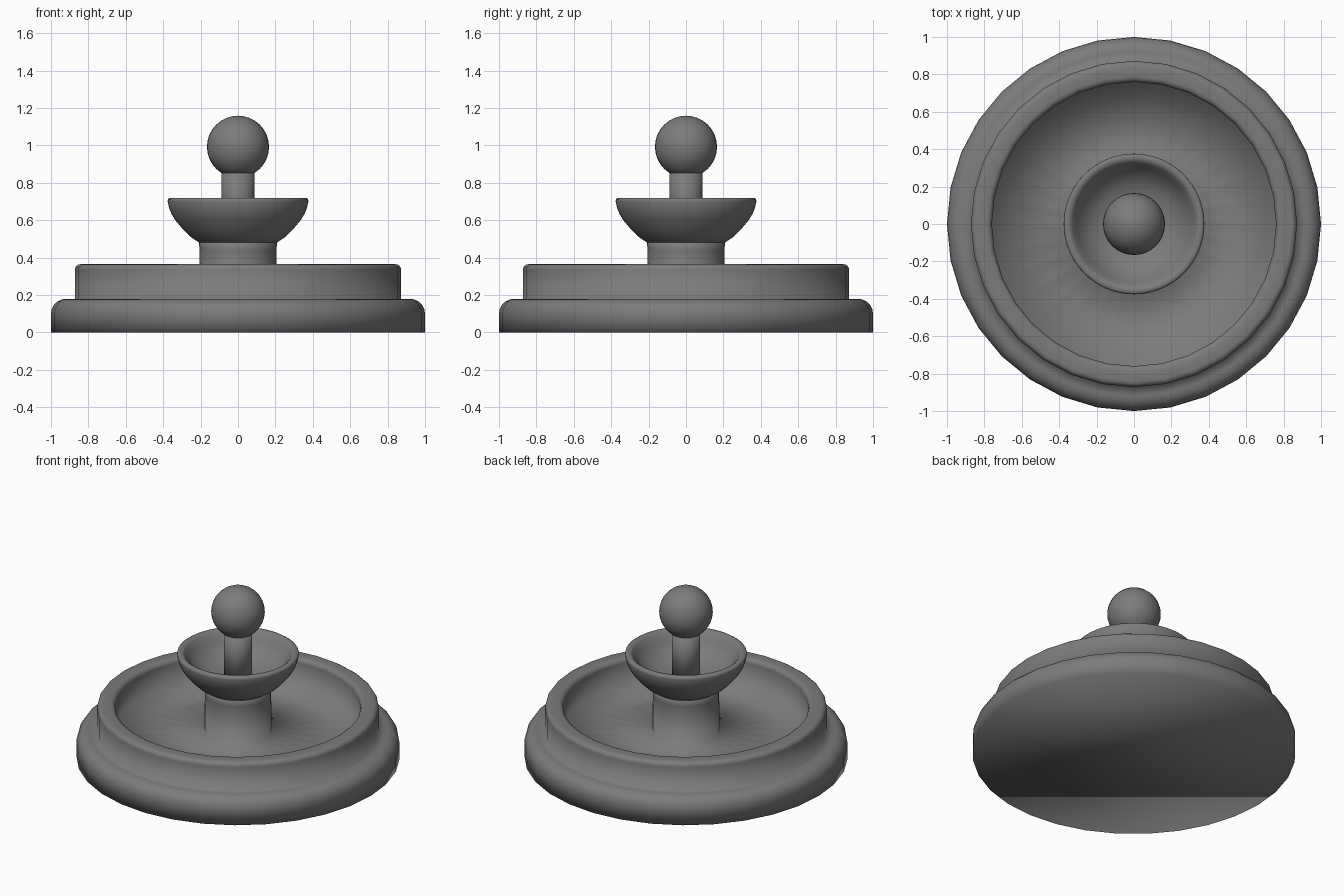
import bpy, bmesh
from math import sin, cos, pi, radians

if "Cube" in bpy.data.objects:
    bpy.data.objects.remove(bpy.data.objects["Cube"])

# Dark stone grey for every part
stone = bpy.data.materials.new("dark_stone")
stone.diffuse_color = (0.2, 0.2, 0.2, 1)
stone.use_nodes = True
stone.node_tree.nodes["Principled BSDF"].inputs["Base Color"].default_value = stone.diffuse_color


def arc(cr, cz, rad, a0, a1, n=5):
    """Rounded corner points (r, z) around a centre, angles in degrees."""
    return [(cr + rad * cos(radians(a0 + (a1 - a0) * i / n)),
             cz + rad * sin(radians(a0 + (a1 - a0) * i / n))) for i in range(n + 1)]


def finish(obj):
    """Fully smooth shading and the shared material."""
    obj.data.materials.append(stone)
    for face in obj.data.polygons:
        face.use_smooth = True


def lathe(name, profile, segments=32):
    """Revolve an (r, z) profile about z and cap both ends."""
    bm = bmesh.new()
    rings = [[bm.verts.new((r * cos(2 * pi * i / segments), r * sin(2 * pi * i / segments), z))
              for i in range(segments)] for r, z in profile]
    for a, b in zip(rings, rings[1:]):
        for i in range(segments):
            j = (i + 1) % segments
            bm.faces.new((a[i], a[j], b[j], b[i]))
    bm.faces.new(rings[0][::-1])
    bm.faces.new(rings[-1])
    bmesh.ops.recalc_face_normals(bm, faces=bm.faces)
    mesh = bpy.data.meshes.new(name)
    bm.to_mesh(mesh)
    bm.free()
    obj = bpy.data.objects.new(name, mesh)
    bpy.context.collection.objects.link(obj)
    finish(obj)


# Base step, basin wall, basin floor and column as one continuous turning
lathe("base_and_basin",
      [(1.0, 0)] + arc(0.92, 0.1, 0.08, 0, 90)              # rounded base step
      + [(0.872, 0.18)]
      + arc(0.842, 0.335, 0.03, 0, 90, 4)                   # wall, outer lip
      + arc(0.79, 0.335, 0.03, 90, 180, 4)                  # wall, inner lip
      + [(0.76, 0.18), (0.208, 0.18)]                       # basin floor
      + [(0.205, 0.44), (0.212, 0.50)])                     # column

# Upper bowl: outer curve, rounded lip, hollow inside
lathe("upper_bowl", [(0.17, 0.475), (0.21, 0.482), (0.255, 0.512), (0.297, 0.555), (0.335, 0.60),
                     (0.356, 0.635), (0.368, 0.665), (0.376, 0.70), (0.375, 0.713), (0.365, 0.72),
                     (0.345, 0.719), (0.328, 0.705), (0.305, 0.66), (0.265, 0.61),
                     (0.21, 0.57), (0.14, 0.55), (0.07, 0.545)], segments=64)

# Stem and ball finial
lathe("stem", [(0.088, 0.52), (0.088, 0.90)])
bpy.ops.mesh.primitive_uv_sphere_add(segments=32, ring_count=16, radius=0.166, location=(0, 0, 0.993))
ball = bpy.context.object
ball.name = "ball_finial"
finish(ball)
